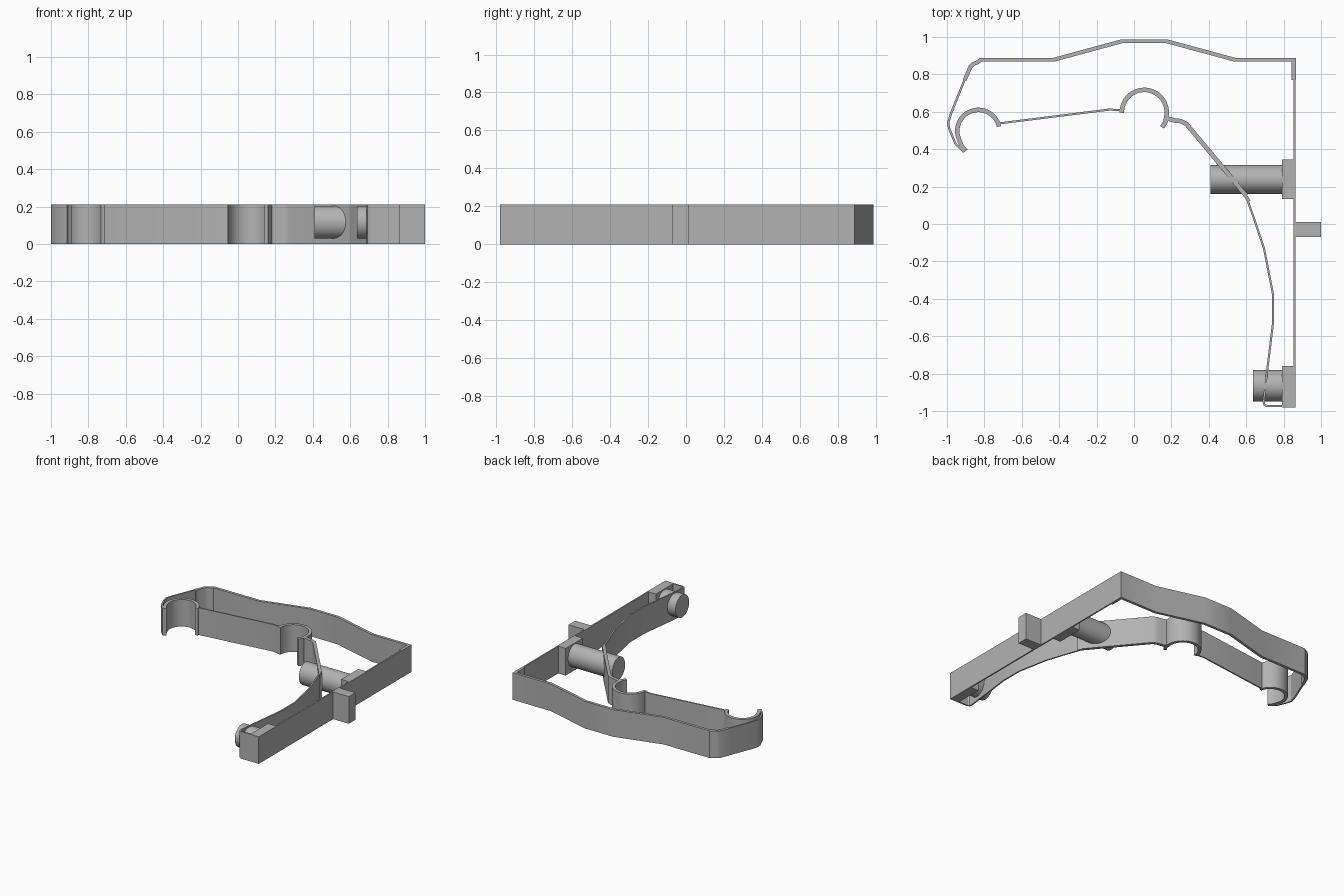
import bpy, bmesh, math
from mathutils import Vector

H = 0.21
if "Cube" in bpy.data.objects:
    bpy.data.objects.remove(bpy.data.objects["Cube"])

grey = bpy.data.materials.new("plain grey")
grey.use_nodes = True
grey.diffuse_color = (0.45, 0.45, 0.45, 1)
grey.node_tree.nodes["Principled BSDF"].inputs["Base Color"].default_value = (0.45, 0.45, 0.45, 1)


def finish(name, bm):
    bmesh.ops.recalc_face_normals(bm, faces=bm.faces[:])
    me = bpy.data.meshes.new(name)
    bm.to_mesh(me)
    bm.free()
    me.materials.append(grey)
    ob = bpy.data.objects.new(name, me)
    bpy.context.collection.objects.link(ob)
    bpy.ops.object.select_all(action='DESELECT')
    ob.select_set(True)
    bpy.context.view_layer.objects.active = ob
    bpy.ops.object.shade_smooth_by_angle(angle=math.radians(25))
    return ob


def strip(name, path, width):
    """Upright band following a plan path, with mitred corners."""
    pts = [Vector(p) for p in path]
    bm = bmesh.new()
    rings = []
    for i, p in enumerate(pts):
        a = (p - pts[i - 1]).normalized() if i else (pts[1] - p).normalized()
        b = (pts[i + 1] - p).normalized() if i < len(pts) - 1 else a
        t = (a + b).normalized()
        n = Vector((-t.y, t.x)) * (width / 2 / max(t.dot(a), 0.5))
        rings.append([bm.verts.new((q.x, q.y, z))
                      for q, z in ((p - n, 0), (p + n, 0), (p + n, H), (p - n, H))])
    for r, s in zip(rings, rings[1:]):
        for k in range(4):
            bm.faces.new((r[k], r[(k + 1) % 4], s[(k + 1) % 4], s[k]))
    bm.faces.new(rings[0])
    bm.faces.new(rings[-1])
    return finish(name, bm)


def arc(cx, cy, r, start, end, n=24):
    return [(cx + r * math.cos(math.radians(start + (end - start) * i / n)),
             cy + r * math.sin(math.radians(start + (end - start) * i / n)))
            for i in range(n + 1)]


def block(name, x0, x1, y0, y1):
    return strip(name, [(x0, (y0 + y1) / 2), (x1, (y0 + y1) / 2)], y1 - y0)


def peg(name, x0, x1, y, ry, rz):
    bm = bmesh.new()
    bmesh.ops.create_cone(bm, cap_ends=True, segments=40, radius1=1, radius2=1, depth=x1 - x0)
    for v in bm.verts:
        v.co = ((x0 + x1) / 2 + v.co.z, y + ry * v.co.x, 0.117 + rz * v.co.y)
    return finish(name, bm)


# Outer frame
strip("back_band", [(-0.905, 0.77), (-0.875, 0.84), (-0.86, 0.855), (-0.835, 0.865),
                    (-0.82, 0.878), (-0.43, 0.878), (-0.065, 0.977), (0.175, 0.977),
                    (0.54, 0.878), (0.865, 0.878)], 0.021)
strip("side_wall", [(0.859, 0.88), (0.859, -0.975)], 0.011)
block("corner_stiffener", 0.843, 0.865, 0.77, 0.885)
strip("left_arm", [(-0.9, 0.785), (-0.975, 0.6), (-0.994, 0.54), (-0.988, 0.51),
                   (-0.955, 0.43), (-0.91, 0.385)], 0.012)

# Blocks on the side wall
block("upper_block", 0.79, 0.86, 0.135, 0.345)
block("lower_block", 0.79, 0.864, -0.98, -0.76)
block("outer_tab", 0.86, 1.0, -0.07, 0.012)

# Pegs
peg("upper_peg", 0.41, 0.8, 0.238, 0.078, 0.087)
peg("lower_peg", 0.637, 0.8, -0.865, 0.084, 0.087)

# Open clips
strip("left_clip", arc(-0.832, 0.497, 0.113, 12, 190)
      + [(-0.935, 0.45), (-0.92, 0.415), (-0.9, 0.39)], 0.024)
strip("middle_clip", arc(0.055, 0.597, 0.12, 181, -12)
      + [(0.168, 0.545), (0.15, 0.517)], 0.024)

# Links between the clips and the lower corner
strip("thin_link", [(-0.72, 0.538), (-0.13, 0.612), (-0.06, 0.607)], 0.011)
strip("thick_arm", [(0.175, 0.565), (0.22, 0.553), (0.25, 0.55), (0.28, 0.535),
                    (0.5, 0.272), (0.6, 0.15)], 0.024)
strip("arm_tip", [(0.585, 0.17), (0.615, 0.12)], 0.018)
strip("curved_spring", [(0.595, 0.16), (0.645, 0.02), (0.695, -0.13), (0.742, -0.37),
                        (0.742, -0.54), (0.71, -0.8), (0.693, -0.95), (0.697, -0.965),
                        (0.71, -0.974), (0.86, -0.974)], 0.011)
